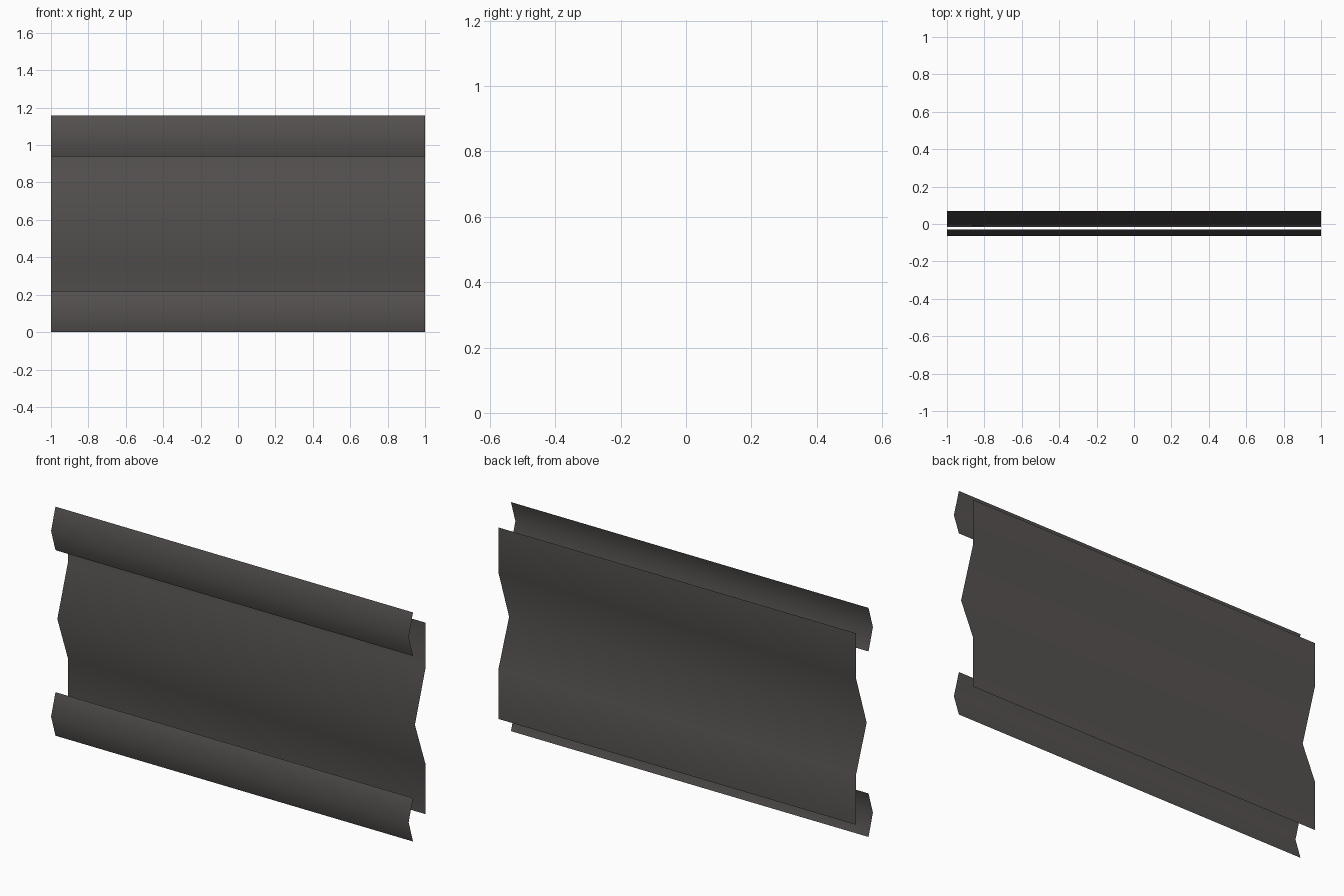
import bpy

if "Cube" in bpy.data.objects:
    bpy.data.objects.remove(bpy.data.objects["Cube"])

steel = bpy.data.materials.new("dark_grey_metal")
steel.diffuse_color = (0.09, 0.083, 0.08, 1)
steel.use_nodes = True
steel.node_tree.nodes["Principled BSDF"].inputs["Base Color"].default_value = steel.diffuse_color


def bent_sheet(name, profile):
    """Thin sheet: a (y, z) profile drawn along the full length in x."""
    verts = [(x, y, z) for y, z in profile for x in (-1, 1)]
    faces = [(2 * i, 2 * i + 1, 2 * i + 3, 2 * i + 2)
             for i in range(len(profile) - 1)]
    mesh = bpy.data.meshes.new(name)
    mesh.from_pydata(verts, [], faces)
    mesh.materials.append(steel)
    mesh.shade_smooth()
    obj = bpy.data.objects.new(name, mesh)
    bpy.context.collection.objects.link(obj)
    return obj


# Back sheet with one shallow ridge towards the front
bent_sheet("back_panel", [(0.07, 0.10), (0.07, 0.352), (-0.015, 0.584),
                          (0.07, 0.84), (0.07, 1.068)])

# Two V-folded front rails
for name, z in (("lower_rail", 0.0), ("upper_rail", 0.938)):
    bent_sheet(name, [(-0.03, z), (-0.065, z + 0.11), (-0.03, z + 0.22)])
